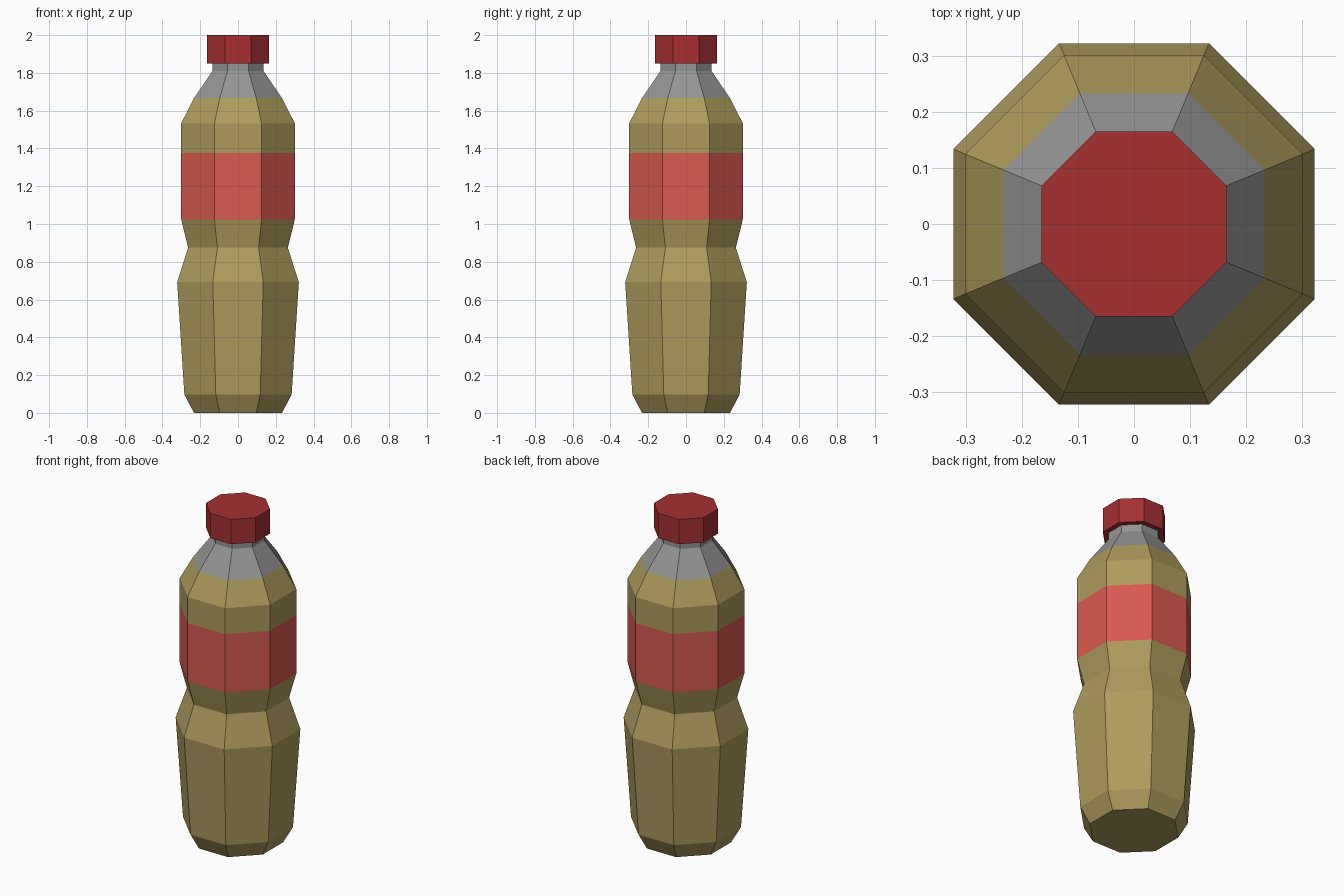
import bpy, bmesh, math

if "Cube" in bpy.data.objects:
    bpy.data.objects.remove(bpy.data.objects["Cube"])

SIDES = 8


def material(name, rgb):
    m = bpy.data.materials.new(name)
    m.diffuse_color = (*rgb, 1)
    m.use_nodes = True
    m.node_tree.nodes["Principled BSDF"].inputs["Base Color"].default_value = m.diffuse_color
    return m


def lathe(name, profile, bands, mats, cap_bottom=False, cap_top=False):
    """Spin (half-width across flats, z) rings into a faceted shell; bands = material per ring gap."""
    bm = bmesh.new()
    rings = []
    for w, z in profile:
        r = w / math.cos(math.pi / SIDES)
        angles = [(k + 0.5) * 2 * math.pi / SIDES for k in range(SIDES)]
        rings.append([bm.verts.new((r * math.cos(a), r * math.sin(a), z)) for a in angles])
    for lo, hi, slot in zip(rings, rings[1:], bands):
        for k in range(SIDES):
            n = (k + 1) % SIDES
            bm.faces.new((lo[k], lo[n], hi[n], hi[k])).material_index = slot
    if cap_bottom:
        bm.faces.new(rings[0][::-1]).material_index = bands[0]
    if cap_top:
        bm.faces.new(rings[-1]).material_index = bands[-1]
    mesh = bpy.data.meshes.new(name)
    bm.to_mesh(mesh)
    bm.free()
    for m in mats:
        mesh.materials.append(m)
    ob = bpy.data.objects.new(name, mesh)
    bpy.context.collection.objects.link(ob)
    return ob


drink = material("drink", (0.42, 0.33, 0.11))
label = material("label", (0.69, 0.10, 0.08))
clear = material("clear_plastic", (0.3, 0.3, 0.3))
red = material("cap_red", (0.38, 0.03, 0.03))

# Bottle: tapered base, waist, label band, shoulder and neck
lathe("bottle",
      [(0.233, 0), (0.284, 0.097), (0.322, 0.692), (0.264, 0.875), (0.301, 1.025),
       (0.301, 1.376), (0.301, 1.533), (0.233, 1.666), (0.136, 1.809), (0.136, 1.851)],
      [0, 0, 0, 0, 1, 0, 0, 2, 2], [drink, label, clear], cap_bottom=True)

# Screw cap with an overhanging underside
lathe("cap", [(0.136, 1.851), (0.165, 1.851), (0.165, 2.0)], [0, 0], [red], cap_top=True)
